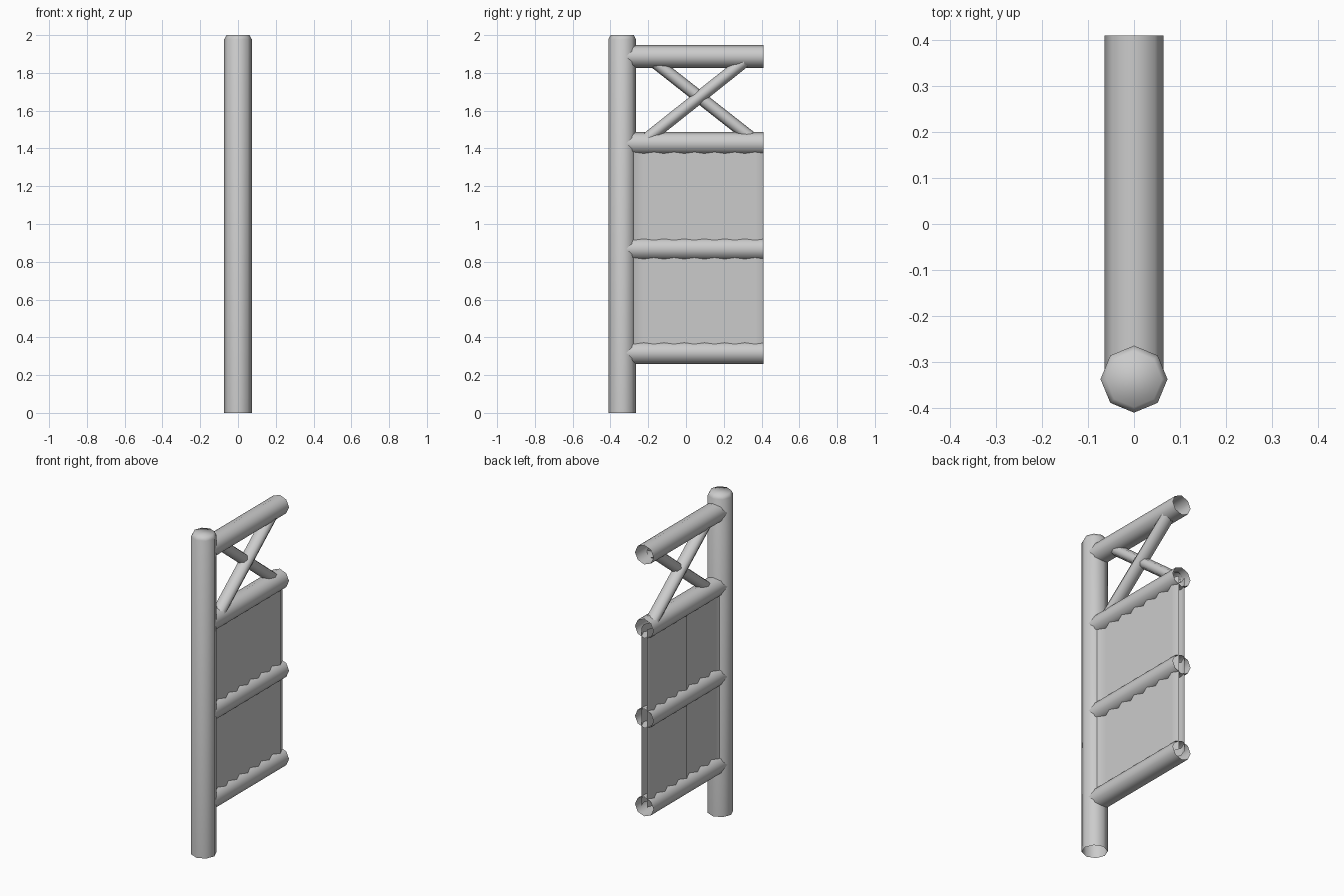
import bpy, bmesh, math
from mathutils import Vector

if "Cube" in bpy.data.objects:
    bpy.data.objects.remove(bpy.data.objects["Cube"])


def make_object(name, bm, angle):
    mesh = bpy.data.meshes.new(name)
    bm.to_mesh(mesh)
    bm.free()
    obj = bpy.data.objects.new(name, mesh)
    bpy.context.collection.objects.link(obj)
    bpy.ops.object.select_all(action='DESELECT')
    obj.select_set(True)
    bpy.context.view_layer.objects.active = obj
    bpy.ops.object.shade_smooth_by_angle(angle=math.radians(angle))
    return obj


def pole(name, start, end, radius_x, radius_y, sides=8):
    """Open-ended pole between two points, section corner on the x axis."""
    a, b = Vector(start), Vector(end)
    z = (b - a).normalized()
    x = Vector((1, 0, 0))
    y = z.cross(x)
    bm = bmesh.new()
    rings = []
    for p in (a, b):
        rings.append([bm.verts.new(p + x * radius_x * math.cos(t) + y * radius_y * math.sin(t))
                      for t in (2 * math.pi * i / sides for i in range(sides))])
    for i in range(sides):
        j = (i + 1) % sides
        bm.faces.new((rings[0][i], rings[0][j], rings[1][j], rings[1][i]))
    return make_object(name, bm, 80)


# Upright post with a softly rounded top and open bottom
POST_Y, POST_R = -0.338, 0.073
bm = bmesh.new()
rings = []
for r, h in ((POST_R, 0.0), (POST_R, 1.978), (POST_R - 0.012, 2.0)):
    rings.append([bm.verts.new((r * math.cos(i * math.pi / 4),
                                POST_Y + r * math.sin(i * math.pi / 4), h)) for i in range(8)])
for low, high in zip(rings, rings[1:]):
    for i in range(8):
        j = (i + 1) % 8
        bm.faces.new((low[i], low[j], high[j], high[i]))
bm.faces.new(rings[-1])
make_object("post", bm, 80)

# Horizontal rails, open at the far end
RAIL_Z = (0.318, 0.868, 1.427, 1.887)
for n, h in enumerate(RAIL_Z):
    pole(f"rail_{n + 1}", (0, -0.32, h), (0, 0.411, h), 0.064, 0.06)

# Crossed braces between the two upper rails
pole("brace_rising", (0.01, -0.208, 1.45), (0.01, 0.314, 1.865), 0.042, 0.033)
pole("brace_falling", (-0.01, -0.175, 1.865), (-0.01, 0.353, 1.45), 0.042, 0.033)

# Wall of two rippled skins running between the lower three rails
RIDGE, VALLEY, FIRST, HALF = 0.036, 0.016, 0.365, 0.0535
points = [(0.019, 0.411)]
for k in range(13):
    points.append((VALLEY if k % 2 else RIDGE, FIRST - k * HALF))
for name, side in (("wall_skin_right", 1), ("wall_skin_left", -1)):
    bm = bmesh.new()
    cols = [[bm.verts.new((side * x, y, h)) for h in (RAIL_Z[0], RAIL_Z[2])] for x, y in points]
    for a, b in zip(cols, cols[1:]):
        face = (b[0], a[0], a[1], b[1])
        bm.faces.new(face if side > 0 else face[::-1])
    make_object(name, bm, 80)
